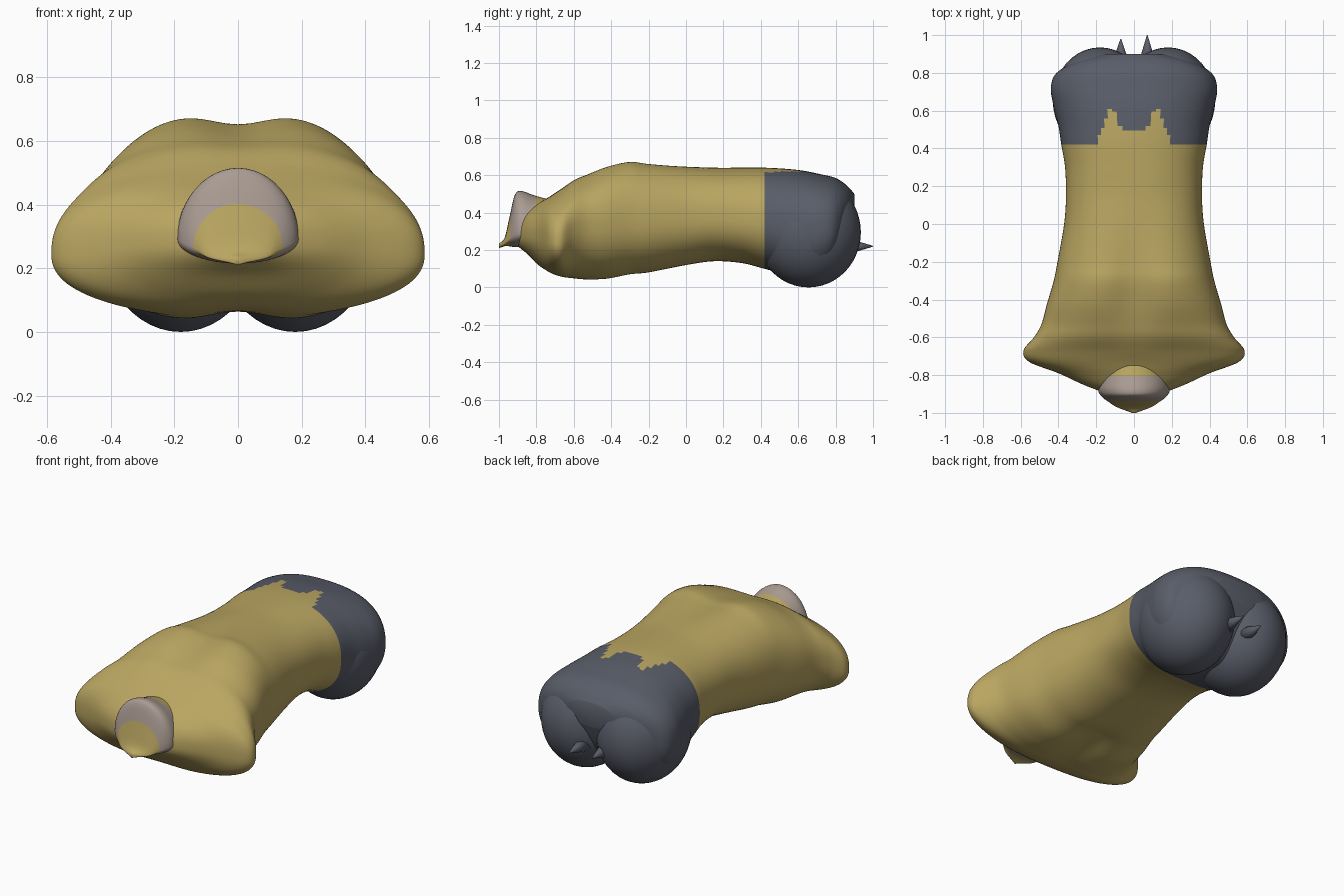
import bpy, bmesh, math
from mathutils import Matrix, Vector

if "Cube" in bpy.data.objects:
    bpy.data.objects.remove(bpy.data.objects["Cube"])


def material(name, rgb):
    m = bpy.data.materials.new(name)
    m.diffuse_color = (*rgb, 1)
    m.use_nodes = True
    m.node_tree.nodes["Principled BSDF"].inputs["Base Color"].default_value = m.diffuse_color
    return m


TAN = material("tan_cloth", (0.49, 0.38, 0.12))
DARK = material("dark_cloth", (0.10, 0.11, 0.14))
PINK = material("collar_pink", (0.40, 0.33, 0.29))


def finish(name, bm, mats, pick=None):
    bmesh.ops.recalc_face_normals(bm, faces=bm.faces)
    for f in bm.faces:
        f.smooth = True
        if pick:
            f.material_index = pick(f.calc_center_median())
    me = bpy.data.meshes.new(name)
    bm.to_mesh(me)
    bm.free()
    for m in mats:
        me.materials.append(m)
    ob = bpy.data.objects.new(name, me)
    bpy.context.collection.objects.link(ob)
    return ob


def spline(rows, steps):
    # Catmull-Rom interpolation of the section rows
    out = []
    for i in range(len(rows) - 1):
        p0, p1 = rows[max(i - 1, 0)], rows[i]
        p2, p3 = rows[i + 1], rows[min(i + 2, len(rows) - 1)]
        for k in range(steps):
            t = k / steps
            out.append([0.5 * (2 * b + (c - a) * t + (2 * a - 5 * b + 4 * c - d) * t * t
                               + (3 * b - a - 3 * c + d) * t ** 3)
                        for a, b, c, d in zip(p0, p1, p2, p3)])
    return out + [list(rows[-1])]


def loft(name, rows, mats, pick, steps=8, n=112, power=0.85):
    # row: y, half width, top, bottom, height of widest point, top groove, bottom groove
    bm = bmesh.new()
    rings = []
    for y, w, top, bot, mid, tg, bg in spline(rows, steps):
        ring = []
        for k in range(n):
            a = 2 * math.pi * k / n
            c, s = math.cos(a), math.sin(a)
            x = w * math.copysign(abs(c) ** power, c)
            dip = math.exp(-(x / 0.13) ** 2)
            h = abs(s) ** power
            z = mid + (top - mid - tg * dip) * h if s > 0 else mid - (mid - bot - bg * dip) * h
            ring.append(bm.verts.new((x, y, z)))
        rings.append(ring)
    for r0, r1 in zip(rings, rings[1:]):
        for k in range(n):
            j = (k + 1) % n
            bm.faces.new((r0[k], r0[j], r1[j], r1[k]))
    bm.faces.new(rings[0])
    bm.faces.new(rings[-1])
    return finish(name, bm, mats, pick)


def torso_colour(c):
    notch = 0.0
    if c.z > 0.5:
        notch = 0.22 * max(0, 1 - abs(abs(c.x) - 0.12) / 0.08)
        if abs(c.x) < 0.12:
            notch = max(notch, 0.08)
    return 1 if c.y > 0.42 + notch else 0


# Torso from shoulders to groin
loft("torso", [
    (-.90, .14, .36, .22, .28, 0, 0),
    (-.85, .27, .41, .18, .28, 0, 0),
    (-.79, .40, .45, .12, .27, 0, 0),
    (-.73, .555, .485, .075, .25, 0, .01),
    (-.67, .585, .525, .05, .25, 0, .02),
    (-.60, .53, .58, .035, .31, .01, .03),
    (-.53, .49, .615, .025, .33, .02, .04),
    (-.42, .46, .665, .025, .34, .04, .05),
    (-.30, .425, .695, .05, .35, .045, .035),
    (-.20, .405, .68, .065, .36, .03, .02),
    (.00, .37, .655, .11, .37, .01, .01),
    (.15, .36, .64, .14, .38, 0, 0),
    (.30, .365, .64, .13, .37, 0, 0),
    (.42, .385, .64, .09, .36, 0, .01),
    (.52, .40, .635, .045, .34, 0, .04),
    (.62, .425, .625, .02, .32, 0, .06),
    (.72, .44, .605, .03, .32, 0, .06),
    (.80, .41, .585, .11, .33, 0, .04),
    (.86, .30, .545, .25, .40, 0, 0),
    (.90, .15, .50, .36, .43, 0, 0),
], [TAN, DARK], torso_colour)

# Neck stump with a slanted front
loft("neck", [
    (-.60, .20, .44, .20, .30, 0, 0),
    (-.75, .18, .475, .19, .30, 0, 0),
    (-.82, .19, .495, .20, .29, 0, 0),
    (-.88, .19, .515, .215, .29, 0, 0),
    (-.915, .17, .495, .215, .28, 0, 0),
    (-.945, .13, .37, .22, .26, 0, 0),
    (-.97, .09, .265, .22, .235, 0, 0),
    (-1.0, .01, .235, .21, .22, 0, 0),
], [TAN, PINK], lambda c: 1 if -.94 < c.y < -.80 else 0, steps=4, n=48, power=1.0)

# Rounded hips and the flaps at their ends
for side, word, tip in ((-1, "left", .98), (1, "right", 1.0)):
    bm = bmesh.new()
    bmesh.ops.create_uvsphere(bm, u_segments=40, v_segments=24, radius=1)
    bmesh.ops.transform(bm, verts=bm.verts, matrix=Matrix.Translation((side * .18, .655, .295))
                        @ Matrix.Diagonal((.25, .28, .295, 1)))
    finish(word + "_hip", bm, [DARK])

    bm = bmesh.new()
    base = .84
    bmesh.ops.create_cone(bm, cap_ends=True, segments=12, radius1=.05, radius2=.002, depth=tip - base)
    bmesh.ops.transform(bm, verts=bm.verts,
                        matrix=Matrix.Translation(Vector((side * .07, (tip + base) / 2, .22)))
                        @ Matrix.Rotation(-math.pi / 2, 4, 'X'))
    finish(word + "_hip_point", bm, [DARK])
